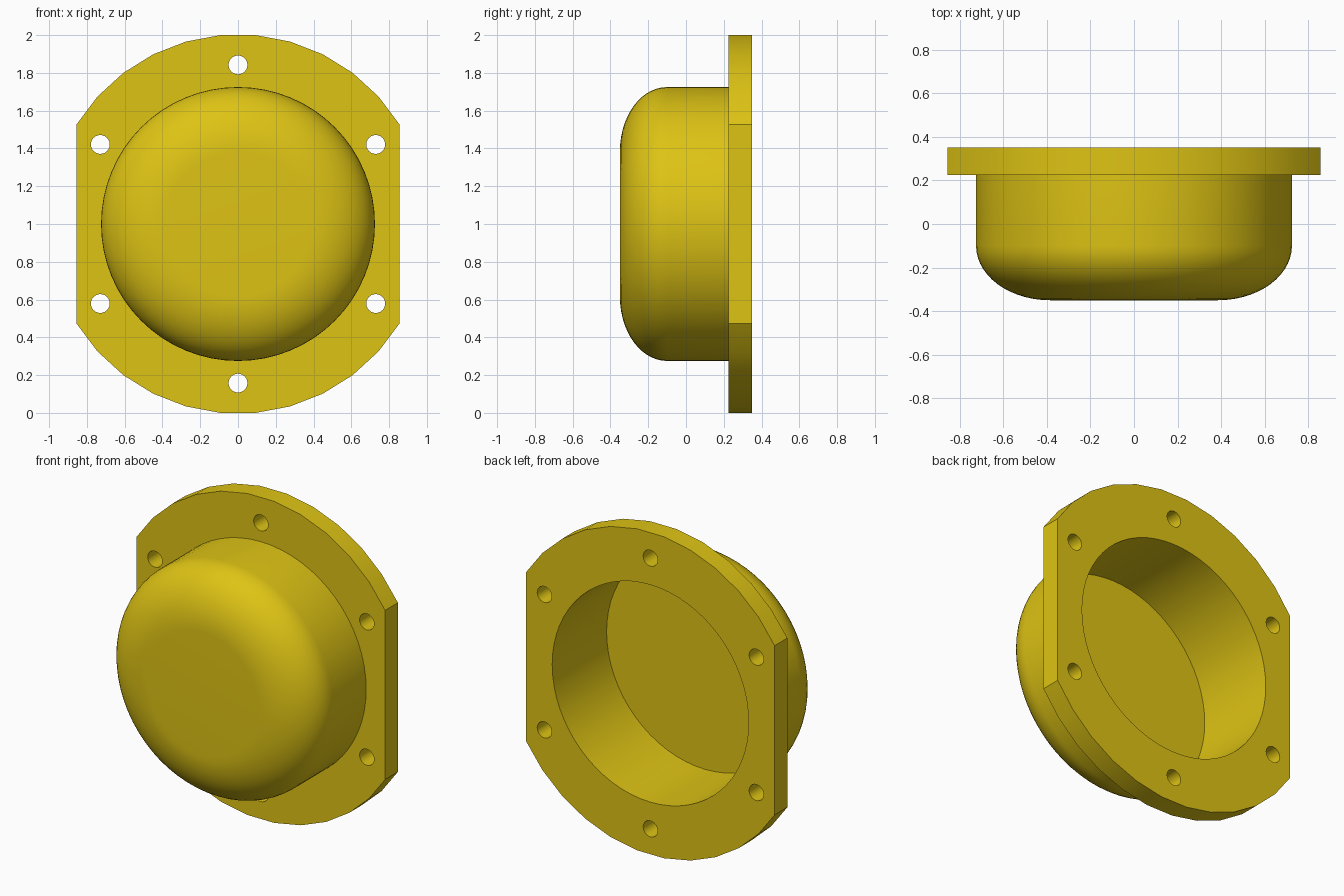
import bpy, bmesh
from math import sin, cos, pi, radians

if "Cube" in bpy.data.objects:
    bpy.data.objects.remove(bpy.data.objects["Cube"])

CENTRE_Z = 1.0
BACK, STEP, FRONT = 0.35, 0.225, -0.35   # y of flange back, flange front, dome front
FLOOR = -0.185                           # y of the cavity floor

yellow = bpy.data.materials.new("yellow")
yellow.use_nodes = True
colour = (0.73, 0.55, 0.007, 1)
yellow.diffuse_color = colour
yellow.node_tree.nodes["Principled BSDF"].inputs["Base Color"].default_value = colour


def circle(r, n, x=0, z=0):
    return [(x + r * sin(2 * pi * i / n), z + r * cos(2 * pi * i / n)) for i in range(n)]


def loft(bm, sections):
    """Closed solid through (y, outline) sections."""
    rings = [[bm.verts.new((x, y, CENTRE_Z + z)) for x, z in pts] for y, pts in sections]
    for a, b in zip(rings, rings[1:]):
        for i in range(len(a)):
            j = (i + 1) % len(a)
            bm.faces.new((a[i], a[j], b[j], b[i]))
    bm.faces.new(rings[0])
    bm.faces.new(rings[-1])


def make(name, solids):
    bm = bmesh.new()
    for sections in solids:
        loft(bm, sections)
    bmesh.ops.recalc_face_normals(bm, faces=bm.faces)
    mesh = bpy.data.meshes.new(name)
    bm.to_mesh(mesh)
    bm.free()
    mesh.materials.append(yellow)
    obj = bpy.data.objects.new(name, mesh)
    bpy.context.collection.objects.link(obj)
    return obj


# Flange: faceted arcs above and below, straight sides
half, facets, radius = radians(58.4), 11, 1.0043
arc = [-half + 2 * half * i / facets for i in range(facets + 1)]
outline = [(radius * sin(a + turn), radius * cos(a + turn)) for turn in (0, pi) for a in arc]
cover = make("flanged_cover", [[(BACK, outline), (STEP, outline)]])

# Domed body with an elliptical rounded front edge
body_r, round_r, round_y, steps = 0.725, 0.34, 0.25, 14
sections = [(STEP + 0.05, circle(body_r, 64))]
for i in range(steps + 1):
    a = pi / 2 * i / steps
    sections.append((FRONT + round_y * (1 - sin(a)),
                     circle(body_r - round_r * (1 - cos(a)), 64)))
body = make("body_helper", [sections])

# Cavity and six bolt holes
cavity = make("cavity_cutter", [[(y, circle(0.676, 64)) for y in (FLOOR, BACK + 0.1)]])
bolts = make("bolt_hole_cutter", [
    [(y, circle(0.05, 24, x, z)) for y in (STEP - 0.05, BACK + 0.1)]
    for x, z in circle(0.842, 6)])

for helper, operation in ((body, "UNION"), (cavity, "DIFFERENCE"), (bolts, "DIFFERENCE")):
    mod = cover.modifiers.new(helper.name, "BOOLEAN")
    mod.object, mod.operation, mod.solver = helper, operation, "EXACT"

# Apply the cuts and drop the helpers
bpy.context.view_layer.update()
result = bpy.data.meshes.new_from_object(
    cover.evaluated_get(bpy.context.evaluated_depsgraph_get()))
cover.modifiers.clear()
cover.data = result
result.materials.clear()
result.materials.append(yellow)
for polygon in result.polygons:
    polygon.material_index = 0
for helper in (body, cavity, bolts):
    bpy.data.objects.remove(helper)

bpy.ops.object.select_all(action="DESELECT")
cover.select_set(True)
bpy.context.view_layer.objects.active = cover
bpy.ops.object.shade_smooth_by_angle(angle=radians(30))
